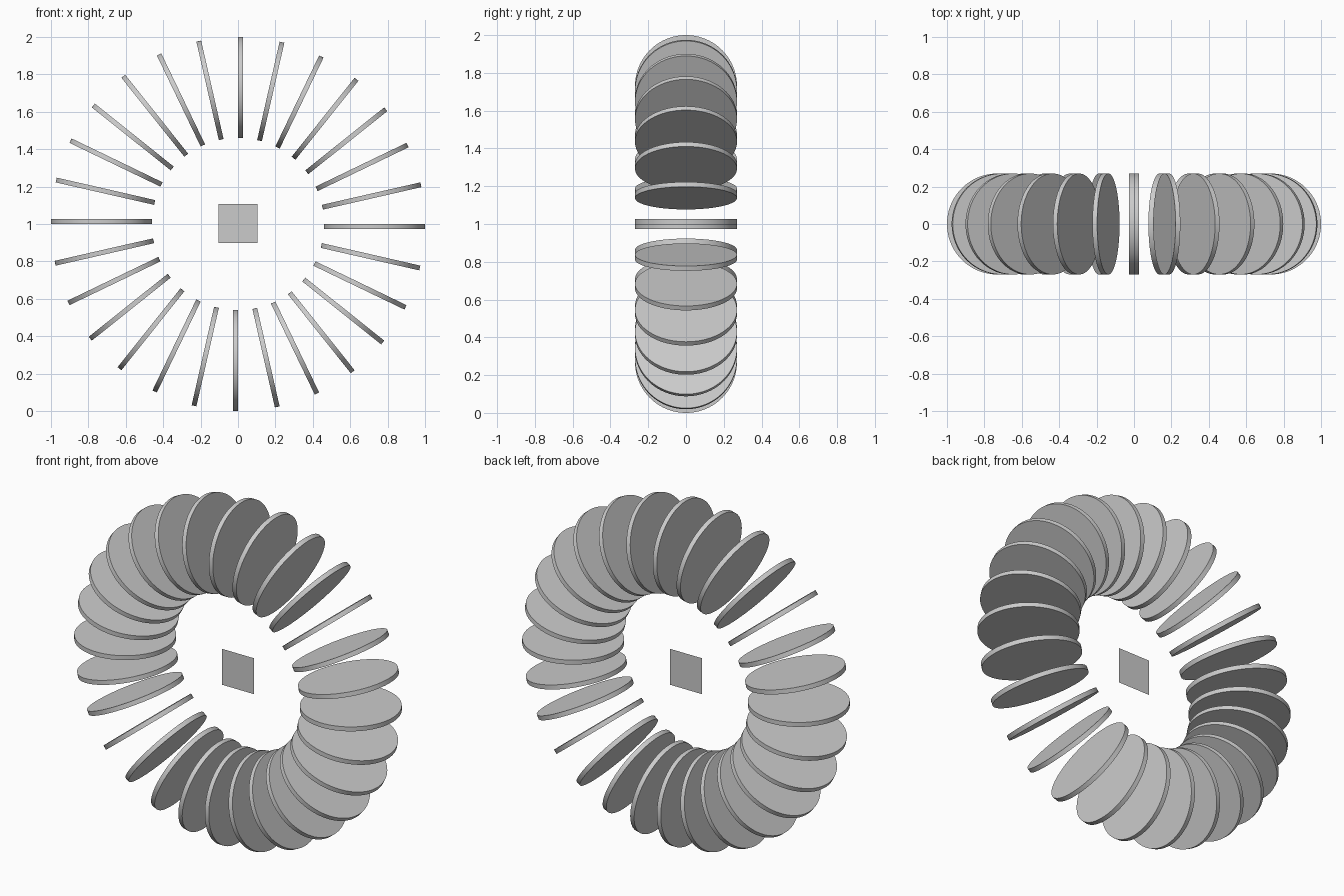
import bpy
from math import radians, tau
from mathutils import Matrix

if "Cube" in bpy.data.objects:
    bpy.data.objects.remove(bpy.data.objects["Cube"])

COUNT = 28          # discs around the ring
RADIUS = 0.27       # disc radius
THICK = 0.026       # disc thickness
RING = 0.73         # distance from ring centre to disc centre
centre = Matrix.Translation((0, 0, 1))

# One disc, standing at the top of the ring with its axis along x
bpy.ops.mesh.primitive_cylinder_add(vertices=96, radius=RADIUS, depth=THICK)
first = bpy.context.object
first.data.transform(Matrix.Translation((THICK / 2, 0, RING)) @ Matrix.Rotation(radians(90), 4, 'Y'))
bpy.ops.object.shade_smooth_by_angle(angle=radians(30))

# Radial copies turned about the y axis
for i in range(COUNT):
    disc = first if i == 0 else first.copy()
    if i:
        bpy.context.collection.objects.link(disc)
    disc.name = f"disc_{i + 1:02d}"
    disc.matrix_world = centre @ Matrix.Rotation(tau * i / COUNT, 4, 'Y')

# Flat square panel in the middle, facing front
bpy.ops.mesh.primitive_plane_add(size=0.21, location=(0, 0, 1.003), rotation=(radians(90), 0, 0))
bpy.context.object.name = "centre_panel"
